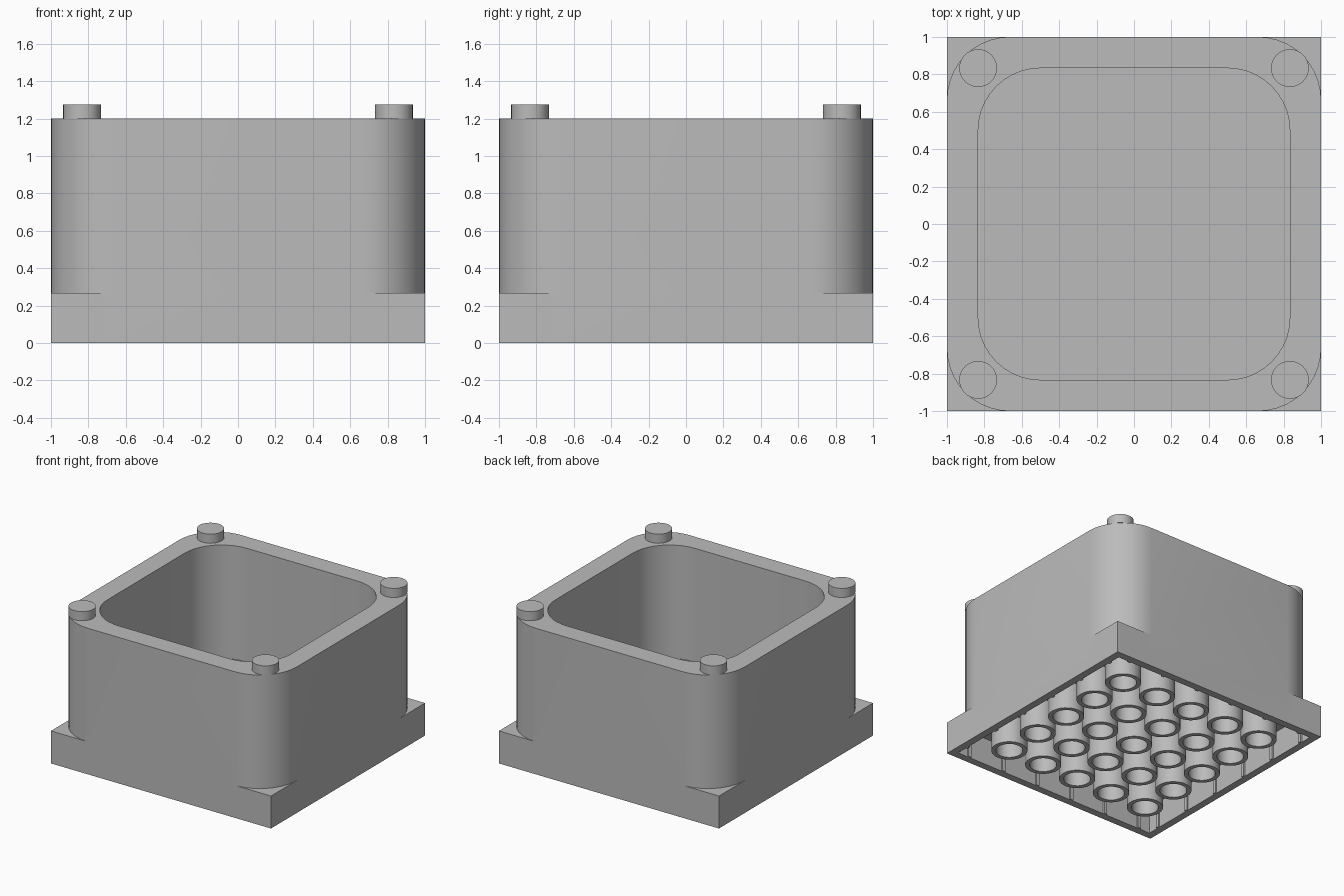
import bpy, bmesh
from math import sin, cos, pi
from mathutils import Vector

PITCH = 1 / 3      # stud spacing
BASE_TOP = 0.267
CEILING = 0.223    # underside of the base roof
RIM = 1.2
WALL = 0.06

cube = bpy.data.objects.get("Cube")
if cube:
    bpy.data.objects.remove(cube, do_unlink=True)

grey = bpy.data.materials.new("plain grey")
grey.use_nodes = True
grey.diffuse_color = (0.5, 0.5, 0.5, 1)
grey.node_tree.nodes["Principled BSDF"].inputs["Base Color"].default_value = (0.5, 0.5, 0.5, 1)


def rounded(half, radius, steps=10):
    """Square outline with rounded corners, counter-clockwise."""
    points = []
    for corner in range(4):
        a = corner * pi / 2
        mid = Vector((cos(a) - sin(a), sin(a) + cos(a))) * (half - radius)
        for i in range(steps + 1):
            t = a + i / steps * pi / 2
            points.append(mid + Vector((cos(t), sin(t))) * radius)
    return points


def squared(points, half):
    """Push an outline out to a sharp square, keeping its point count."""
    return [p * (half / max(abs(p.x), abs(p.y))) for p in points]


def circle(radius, steps=32):
    return [Vector((cos(2 * pi * i / steps), sin(2 * pi * i / steps))) * radius
            for i in range(steps)]


def place(name, mesh, x=0, y=0, turn=0):
    obj = bpy.data.objects.new(name, mesh)
    bpy.context.collection.objects.link(obj)
    obj.location = (x, y, 0)
    obj.rotation_euler.z = turn
    return obj


def loft(name, levels, cap=True):
    """Skin a series of (outline, height) levels, optionally capping the ends."""
    bm = bmesh.new()
    rings = [[bm.verts.new((p.x, p.y, z)) for p in outline] for outline, z in levels]
    for low, high in zip(rings, rings[1:]):
        for i in range(len(low)):
            bm.faces.new((low[i - 1], low[i], high[i], high[i - 1]))
    if cap:
        bm.faces.new(rings[0])
        bm.faces.new(rings[-1])
    bmesh.ops.remove_doubles(bm, verts=bm.verts, dist=0.0005)
    bmesh.ops.recalc_face_normals(bm, faces=bm.faces)
    mesh = bpy.data.meshes.new(name)
    bm.to_mesh(mesh)
    bm.free()
    mesh.materials.append(grey)
    return mesh


# Hollow square base and rounded open box in one continuous skin
outer = rounded(1, PITCH)
cavity = rounded(1 - PITCH / 2, PITCH)
square = squared(outer, 1)
under = squared(outer, 1 - WALL)
body = place("body", loft("body", [
    (under, CEILING), (under, 0), (square, 0), (square, BASE_TOP),
    (outer, BASE_TOP), (outer, RIM), (cavity, RIM), (cavity, BASE_TOP)]))
smooth = [body]

# Corner studs on the rim
stud = loft("stud", [(circle(0.101), RIM), (circle(0.101), 1.275)])
for x in (-2.5, 2.5):
    for y in (-2.5, 2.5):
        smooth.append(place("corner_stud", stud, x * PITCH, y * PITCH))

# Hollow tubes under the base
tube = loft("tube", [(circle(0.136), CEILING), (circle(0.136), 0),
                     (circle(0.101), 0), (circle(0.101), CEILING)], cap=False)
for x in range(-2, 3):
    for y in range(-2, 3):
        smooth.append(place("underside_tube", tube, x * PITCH, y * PITCH))

# Thin gripping ribs along the inside of the base walls
rib_outline = [Vector((x, y)) for x, y in
               ((-0.0145, -0.03), (0.0145, -0.03), (0.0145, 0.013), (-0.0145, 0.013))]
rib = loft("rib", [(rib_outline, 0), (rib_outline, CEILING)])
for side in range(4):
    a = side * pi / 2
    for i in range(6):
        along, inward = (i - 2.5) * PITCH, WALL - 1
        place("wall_rib", rib, cos(a) * along - sin(a) * inward,
              sin(a) * along + cos(a) * inward, a)

# Smooth the curved walls, keep hard edges
bpy.ops.object.select_all(action="DESELECT")
for obj in smooth:
    obj.select_set(True)
bpy.context.view_layer.objects.active = body
bpy.ops.object.shade_smooth_by_angle(angle=pi / 6)
